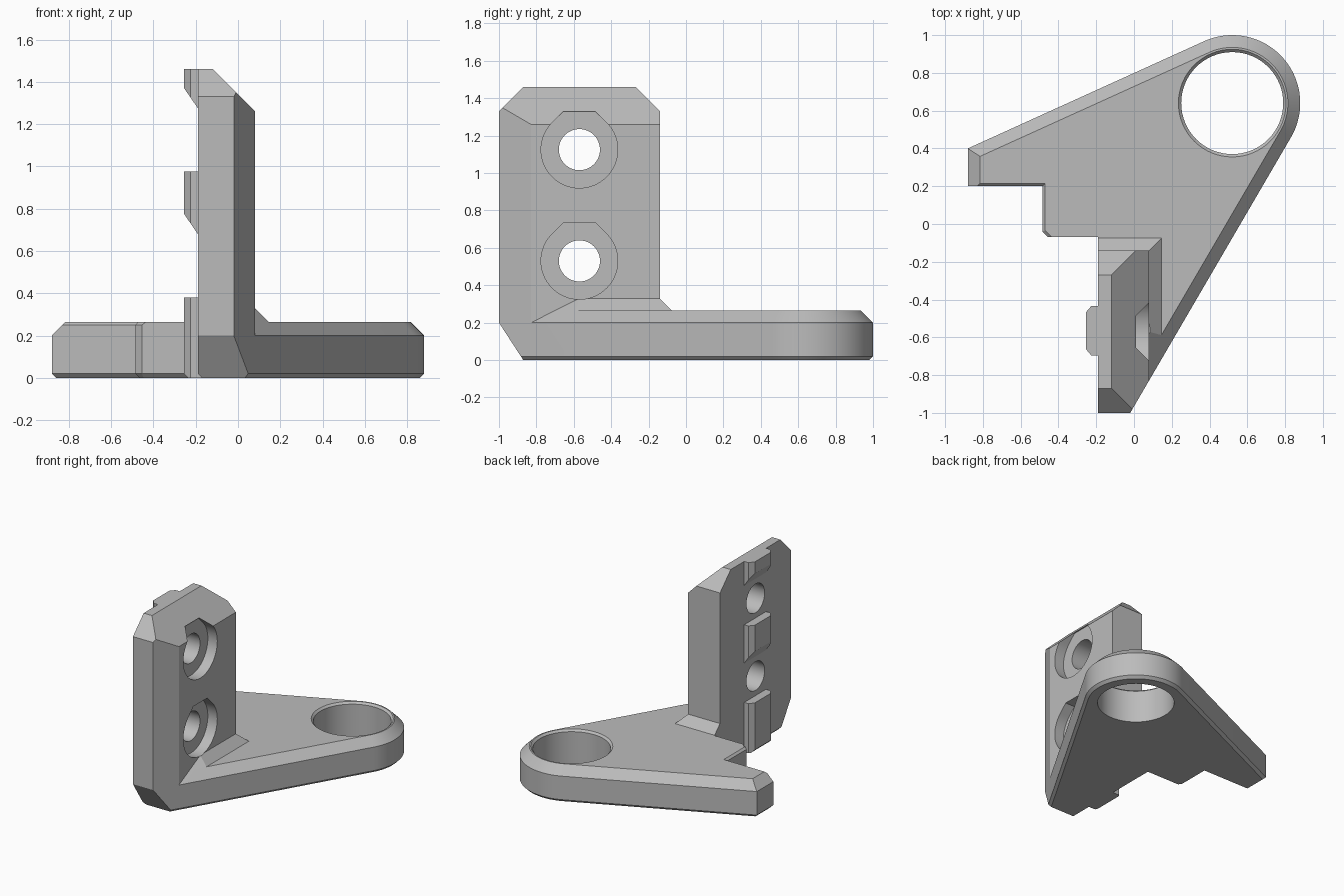
import bpy, bmesh, math
from mathutils import Vector

cube = bpy.data.objects.get("Cube")
if cube:
    bpy.data.objects.remove(cube, do_unlink=True)

grey = bpy.data.materials.new("plain_grey")
grey.use_nodes = True
colour = (0.5, 0.5, 0.5, 1)
grey.diffuse_color = colour
grey.node_tree.nodes["Principled BSDF"].inputs["Base Color"].default_value = colour


def loft(name, rings, cuts=()):
    """Closed solid through matching rings, then trimmed by (point, outward normal) planes."""
    bm = bmesh.new()
    loops = [[bm.verts.new(p) for p in ring] for ring in rings]
    for a, b in zip(loops, loops[1:]):
        for i in range(len(a)):
            j = (i + 1) % len(a)
            bm.faces.new((a[i], a[j], b[j], b[i]))
    bm.faces.new(loops[0][::-1])
    bm.faces.new(loops[-1])
    for point, normal in cuts:
        cut = bmesh.ops.bisect_plane(bm, geom=bm.verts[:] + bm.edges[:] + bm.faces[:], dist=1e-5,
                                     plane_co=point, plane_no=normal, clear_outer=True)
        edges = [e for e in cut["geom_cut"] if isinstance(e, bmesh.types.BMEdge)]
        bmesh.ops.holes_fill(bm, edges=edges, sides=0)
    bmesh.ops.recalc_face_normals(bm, faces=bm.faces[:])
    mesh = bpy.data.meshes.new(name)
    bm.to_mesh(mesh)
    bm.free()
    mesh.materials.append(grey)
    obj = bpy.data.objects.new(name, mesh)
    bpy.context.collection.objects.link(obj)
    return obj


def flat(points, z):
    return [(x, y, z) for x, y in points]


def across(points, x):
    return [(x, y, z) for y, z in points]


def arc(cx, cy, r, start, end, steps):
    return [(cx + r * math.cos(start + (end - start) * i / steps),
             cy + r * math.sin(start + (end - start) * i / steps)) for i in range(steps + 1)]


def circle(cx, cy, r, steps=64):
    return arc(cx, cy, r, 0, math.tau, steps)[:-1]


def inset(points, amounts):
    """Move each edge of an anticlockwise outline inward by its own amount."""
    lines = []
    for i, p in enumerate(points):
        d = (Vector(points[(i + 1) % len(points)]) - Vector(p)).normalized()
        n = Vector((d.y, -d.x))
        lines.append((n, n.dot(Vector(p)) - amounts[i]))
    result = []
    for i in range(len(points)):
        (a, c), (b, e) = lines[i - 1], lines[i]
        det = a.x * b.y - a.y * b.x
        result.append(((c * b.y - e * a.y) / det, (a.x * e - b.x * c) / det))
    return result


def combine(target, other, operation):
    mod = target.modifiers.new(operation.lower(), 'BOOLEAN')
    mod.operation, mod.solver, mod.object = operation, 'EXACT', other
    bpy.context.view_layer.objects.active = target
    bpy.ops.object.modifier_apply(modifier=mod.name)
    bpy.data.objects.remove(other, do_unlink=True)


# Main dimensions
CX, CY, R = 0.52, 0.64, 0.36
LEFT, FRONT, BACK, RIGHT = -0.19, -1.0, -0.14, 0.08
BASE, TOP = 0.265, 1.46
nose = Vector((-0.02, FRONT))
tip = Vector((-0.88, 0.40))


def tangent(p, side):
    v = Vector((CX, CY)) - p
    return math.atan2(v.y, v.x) + side * math.asin(R / v.length)


slope, wing = tangent(nose, -1), tangent(tip, 1)
toe_cut = ((0, FRONT, 0.2), (0, -0.2, -0.13))

# Base plate with rounded eye end and chamfered rims
front_edge = [(tip.x, 0.2), (-0.485, 0.2), (-0.485, -0.04), (-0.455, -0.07),
              (LEFT, -0.07), (LEFT, FRONT)]
eye = arc(CX, CY, R, slope - math.pi / 2, wing + math.pi / 2, 40)
outline = front_edge + [tuple(nose)] + eye + [tuple(tip)]
count = len(outline)


def rim(small, large):
    return [small] * 3 + [0] * 3 + [large] * (count - 6)


rim_low = [0.02] * count
rim_low[5] = 0
rim_mid, rim_top = rim(0, 0.05), rim(0.015, 0.065)
rim_mid[5] = rim_top[5] = 0
bracket = loft("bracket", [flat(inset(outline, rim_low), 0), flat(outline, 0.02),
                           flat(outline, 0.2), flat(inset(outline, rim_mid), 0.25),
                           flat(inset(outline, rim_top), BASE)], [toe_cut])

# Upright plate with chamfered top and toe
foot = [(LEFT, FRONT), tuple(nose), (RIGHT, FRONT + (RIGHT - nose.x) * math.tan(slope)),
        (RIGHT, BACK), (LEFT, BACK)]
upright = loft("upright", [flat(foot, 0.02), flat(foot, TOP)],
               [toe_cut,
                ((-0.12, 0, TOP), (1, 0, 1)),
                ((0, FRONT + 0.13, TOP), (0, -1, 1)),
                ((0, BACK - 0.13, TOP), (0, 1, 1))])
combine(bracket, upright, 'UNION')

# Sloped fillet where the upright meets the base
def corner(grow):
    return [(LEFT, -0.9), (RIGHT + grow, -0.9), (RIGHT + grow, BACK + grow), (LEFT, BACK + grow)]


outward = (math.sin(slope), -math.cos(slope), 1)
fillet = loft("fillet", [flat(corner(0.065), 0.24), flat(corner(0.065), BASE),
                         flat(corner(0), BASE + 0.065)], [((nose.x, nose.y, 0.2), outward)])
combine(bracket, fillet, 'UNION')

# Locating lugs on the left face, sloped underneath
BOLT_Y, FACE = -0.565, -0.255
lug_shape = [(-0.15, 0.132), (-0.225, 0.132), (FACE, 0.097),
             (FACE, -0.097), (-0.225, -0.132), (-0.15, -0.132)]
lug_shape = [(x, BOLT_Y + y) for x, y in lug_shape]
for top, low in ((TOP, 1.37), (0.975, 0.775), (0.38, 0)):
    if low:
        trim = ((FACE, 0, low), (-0.095, 0, -0.065))
    else:
        trim = ((FACE, 0, 0.02), (-1, 0, -1))
    lug = loft("lug", [flat(lug_shape, max(low - 0.2, 0)), flat(lug_shape, top)], [trim])
    combine(bracket, lug, 'UNION')

# Large eye hole with a chamfered mouth
eye_hole = loft("eye_cutter", [flat(circle(CX, CY, r), z) for r, z in
                               ((0.27, -0.1), (0.27, 0.25), (0.285, BASE), (0.32, 0.3))])
combine(bracket, eye_hole, 'DIFFERENCE')

# Bolt holes with flat-topped counterbores
for z in (0.53, 1.125):
    hole = circle(-0.57, z, 0.11, 48)
    combine(bracket, loft("bolt_cutter", [across(hole, -0.4), across(hole, 0.3)]), 'DIFFERENCE')
    r = 0.205
    half = r * math.tan(math.pi / 8)
    bore = arc(-0.57, z, r, math.pi * 0.75, math.pi * 2.25, 48)
    bore += [(-0.57 + half, z + r), (-0.57 - half, z + r)]
    combine(bracket, loft("bore_cutter", [across(bore, 0), across(bore, 0.3)]), 'DIFFERENCE')

# Smooth the curved walls and keep the edges crisp
bpy.ops.object.select_all(action='DESELECT')
bracket.select_set(True)
bpy.context.view_layer.objects.active = bracket
bpy.ops.object.shade_smooth_by_angle(angle=math.radians(20))
